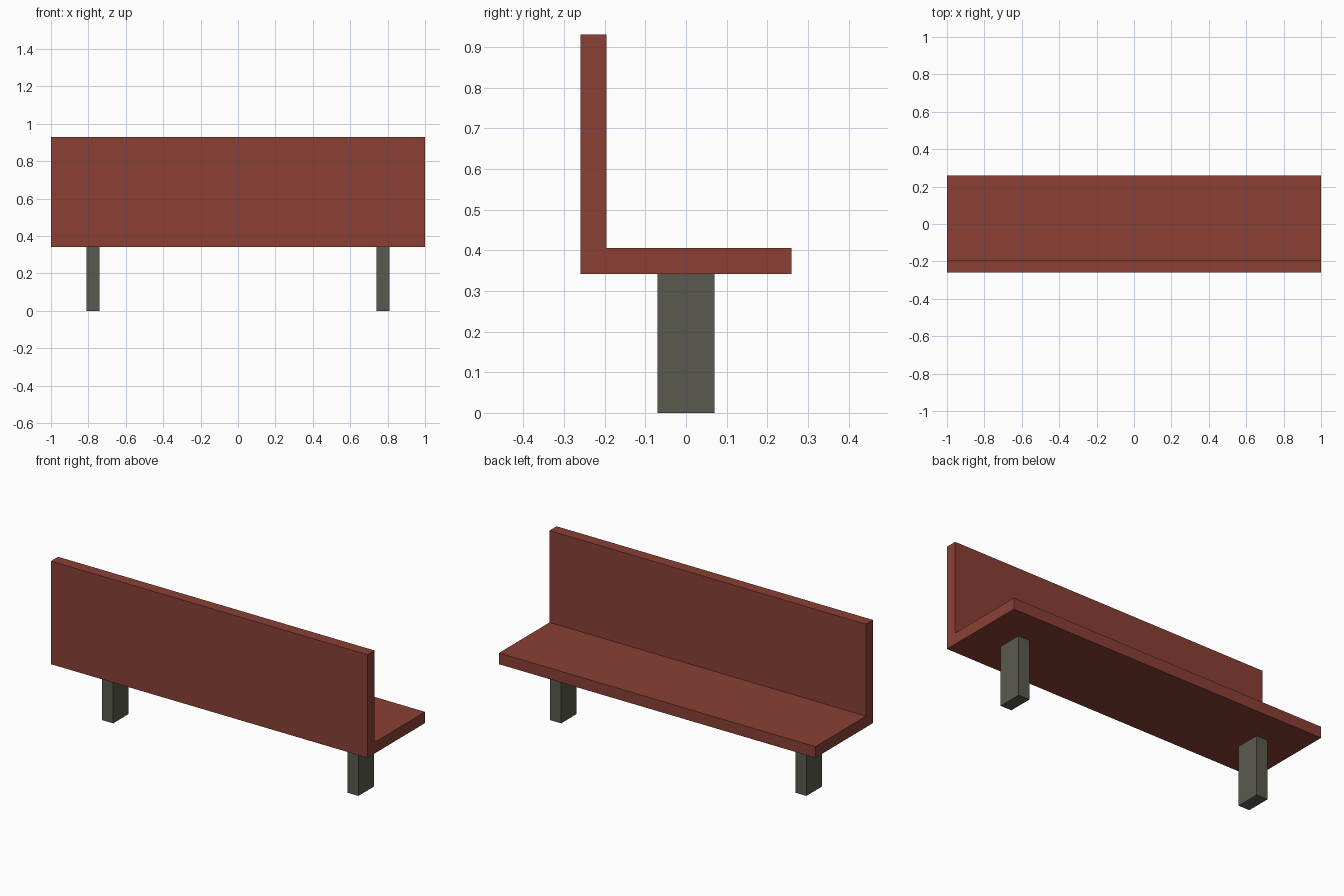
import bpy
import bmesh

if "Cube" in bpy.data.objects:
    bpy.data.objects.remove(bpy.data.objects["Cube"])


def material(name, rgb):
    m = bpy.data.materials.new(name)
    m.diffuse_color = (*rgb, 1.0)
    m.use_nodes = True
    m.node_tree.nodes["Principled BSDF"].inputs["Base Color"].default_value = m.diffuse_color
    return m


def extrude_x(name, profile, x0, x1, mat):
    """Extrude a closed (y, z) profile along x from x0 to x1."""
    bm = bmesh.new()
    face = bm.faces.new([bm.verts.new((x0, y, z)) for y, z in profile])
    ext = bmesh.ops.extrude_face_region(bm, geom=[face])
    verts = [g for g in ext["geom"] if isinstance(g, bmesh.types.BMVert)]
    bmesh.ops.translate(bm, verts=verts, vec=(x1 - x0, 0, 0))
    bmesh.ops.recalc_face_normals(bm, faces=bm.faces[:])
    mesh = bpy.data.meshes.new(name)
    bm.to_mesh(mesh)
    bm.free()
    mesh.materials.append(mat)
    obj = bpy.data.objects.new(name, mesh)
    bpy.context.collection.objects.link(obj)
    return obj


red_wood = material("red wood", (0.254, 0.051, 0.036))
grey_metal = material("dark grey", (0.102, 0.102, 0.08))

# Seat and backrest: one L-shaped profile
BOTTOM, SEAT, TOP, HALF, BACK = 0.341, 0.405, 0.93, 0.26, -0.196
extrude_x("seat_and_backrest",
          [(-HALF, BOTTOM), (HALF, BOTTOM), (HALF, SEAT),
           (BACK, SEAT), (BACK, TOP), (-HALF, TOP)],
          -1.0, 1.0, red_wood)

# Legs: one post near each end
for side, x in (("left", -0.775), ("right", 0.775)):
    extrude_x(side + "_leg",
              [(-0.07, 0), (0.07, 0), (0.07, BOTTOM), (-0.07, BOTTOM)],
              x - 0.035, x + 0.035, grey_metal)
